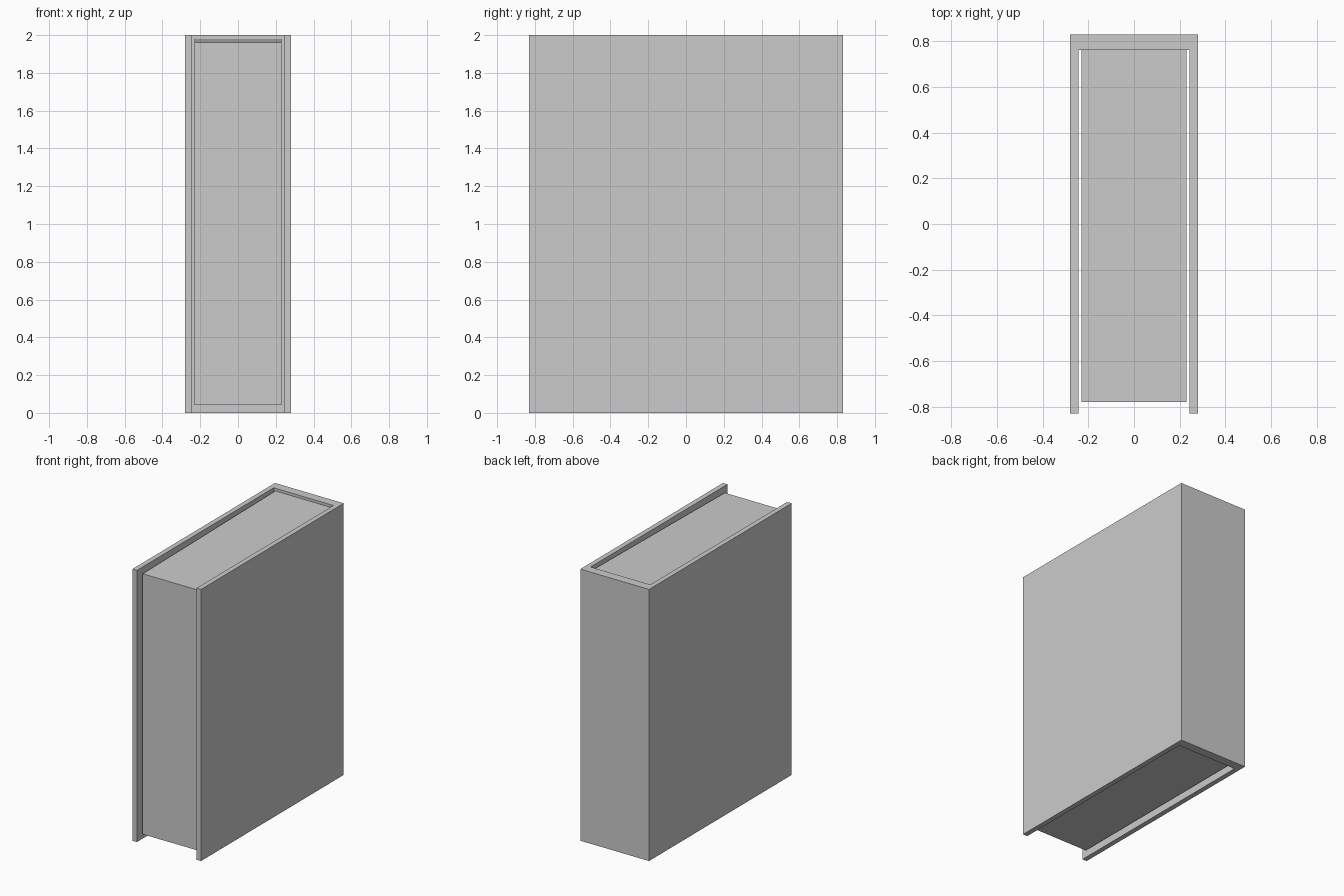
import bpy
import bmesh

if "Cube" in bpy.data.objects:
    bpy.data.objects.remove(bpy.data.objects["Cube"])

grey = bpy.data.materials.new("plain grey")
grey.diffuse_color = (0.6, 0.6, 0.6, 1.0)
grey.use_nodes = True
grey.node_tree.nodes["Principled BSDF"].inputs["Base Color"].default_value = grey.diffuse_color


def prism(name, outline, axis, low, high):
    """Extrude a flat outline along z (outline is x, y) or x (outline is y, z)."""
    bm = bmesh.new()
    place = (lambda a, b, d: (a, b, d)) if axis == "z" else (lambda a, b, d: (d, a, b))
    face = bm.faces.new([bm.verts.new(place(a, b, low)) for a, b in outline])
    grown = bmesh.ops.extrude_face_region(bm, geom=[face])["geom"]
    shift = [0.0, 0.0, 0.0]
    shift["xyz".index(axis)] = high - low
    bmesh.ops.translate(bm, vec=shift,
                        verts=[g for g in grown if isinstance(g, bmesh.types.BMVert)])
    bmesh.ops.recalc_face_normals(bm, faces=bm.faces)
    mesh = bpy.data.meshes.new(name)
    bm.to_mesh(mesh)
    bm.free()
    mesh.materials.append(grey)
    obj = bpy.data.objects.new(name, mesh)
    bpy.context.collection.objects.link(obj)
    return obj


# Cover: two boards joined by a spine at the back, as one U-shaped profile
half = [(0.28, 0.83), (0.28, -0.83), (0.243, -0.83), (0.243, 0.763)]
prism("book_cover", half + [(-x, y) for x, y in reversed(half)], "z", 0.0, 2.0)

# Page block: set in from the boards, its top rising slightly to the spine
pages = [(-0.78, 0.042), (0.763, 0.042), (0.763, 1.98), (-0.78, 1.96)]
prism("page_block", pages, "x", -0.23, 0.23)
